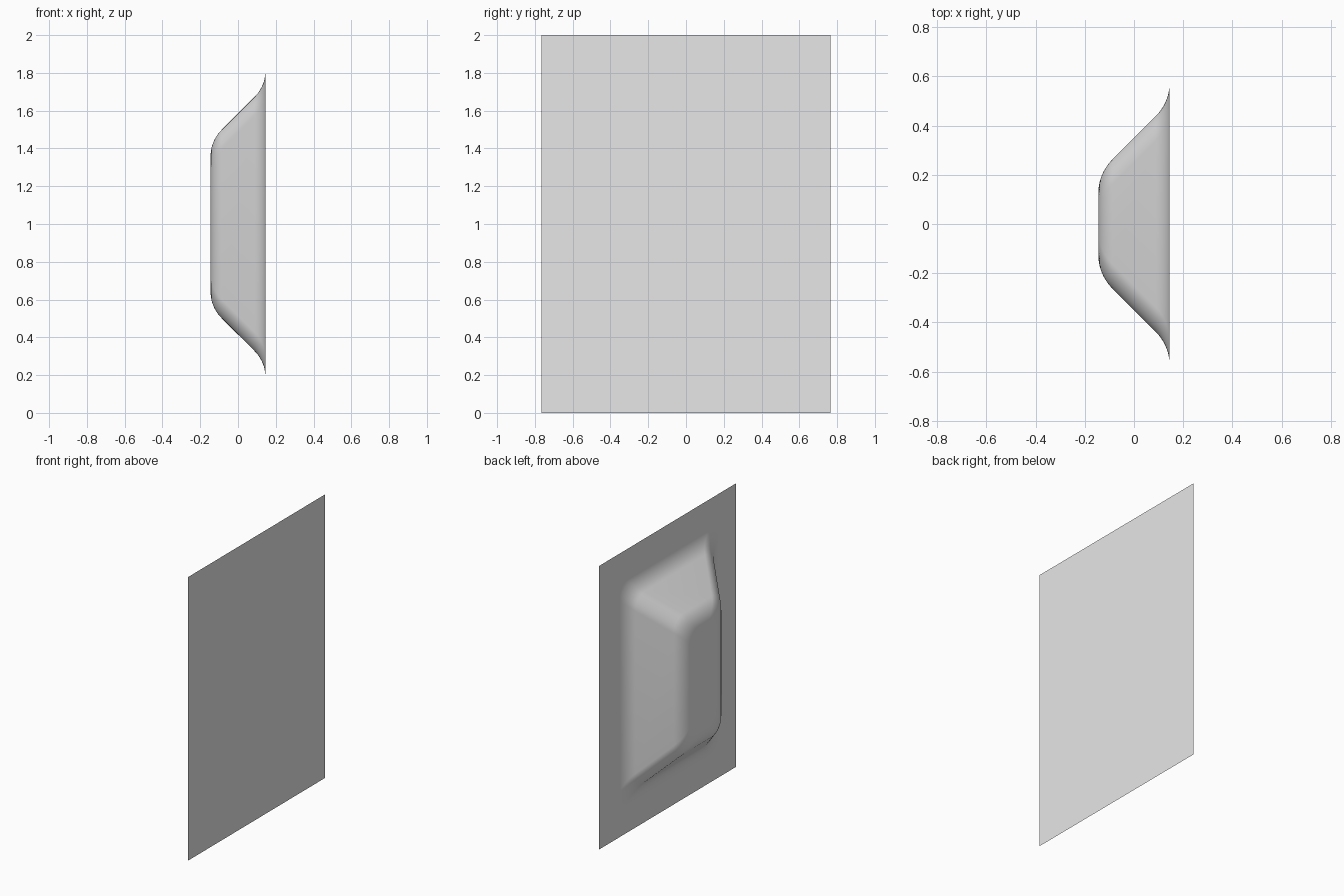
import bpy
import math

cube = bpy.data.objects.get("Cube")
if cube:
    bpy.data.objects.remove(cube, do_unlink=True)

grey = bpy.data.materials.new("plain grey")
grey.use_nodes = True
grey.diffuse_color = (0.8, 0.8, 0.8, 1)
grey.node_tree.nodes["Principled BSDF"].inputs["Base Color"].default_value = (0.8, 0.8, 0.8, 1)

SHEET_X = 0.145          # plane of the flat sheet
HALF_Y, HALF_Z = 0.765, 1.0
DEPTH = 0.29             # how far the bulge stands out
TANGENT = 0.08           # fillet length at foot and crown
CORNER = 0.1             # plan radius of the hips
STEPS = 10


def make_object(name, verts, faces):
    mesh = bpy.data.meshes.new(name)
    mesh.from_pydata(verts, [], faces)
    mesh.materials.append(grey)
    obj = bpy.data.objects.new(name, mesh)
    bpy.context.collection.objects.link(obj)
    return obj


def rounded_ring(half_y, half_z, x):
    """Rounded rectangle in a plane facing along x."""
    ring = []
    corners = [(1, 1), (-1, 1), (-1, -1), (1, -1)]
    for quarter, (sy, sz) in enumerate(corners):
        for i in range(STEPS + 1):
            a = math.pi / 2 * (quarter + i / STEPS)
            ring.append((x,
                         sy * (half_y - CORNER) + CORNER * math.cos(a),
                         1 + sz * (half_z - CORNER) + CORNER * math.sin(a)))
    return ring


# Flat backing sheet
make_object("backing_sheet",
            [(SHEET_X, sy * HALF_Y, 1 + sz * HALF_Z)
             for sy, sz in [(-1, -1), (1, -1), (1, 1), (-1, 1)]],
            [(0, 1, 2, 3)])

# Bulge profile as (inset, height): foot fillet, 45 degree slope, crown fillet
radius = TANGENT / math.tan(math.pi / 8)
run = DEPTH + 2 * TANGENT
foot = [(radius * math.sin(t), radius * (1 - math.cos(t)))
        for t in (math.pi / 4 * i / STEPS for i in range(STEPS + 1))]
crown = [(run - d, DEPTH - h) for d, h in reversed(foot)]
profile = foot + crown + [(run + 0.01, DEPTH)]

# Stack the rings into the raised bulge
foot_y = 0.495 + TANGENT
foot_z = 0.73 + TANGENT
verts = []
for inset, height in profile:
    verts += rounded_ring(foot_y - inset, foot_z - inset, SHEET_X - height)

count = 4 * (STEPS + 1)
faces = []
for r in range(len(profile) - 1):
    for i in range(count):
        j = (i + 1) % count
        a, b = r * count, (r + 1) * count
        faces.append((a + i, b + i, b + j, a + j))
faces.append(tuple(reversed(range(len(verts) - count, len(verts)))))

bulge = make_object("raised_bulge", verts, faces)
for poly in bulge.data.polygons:
    poly.use_smooth = True
